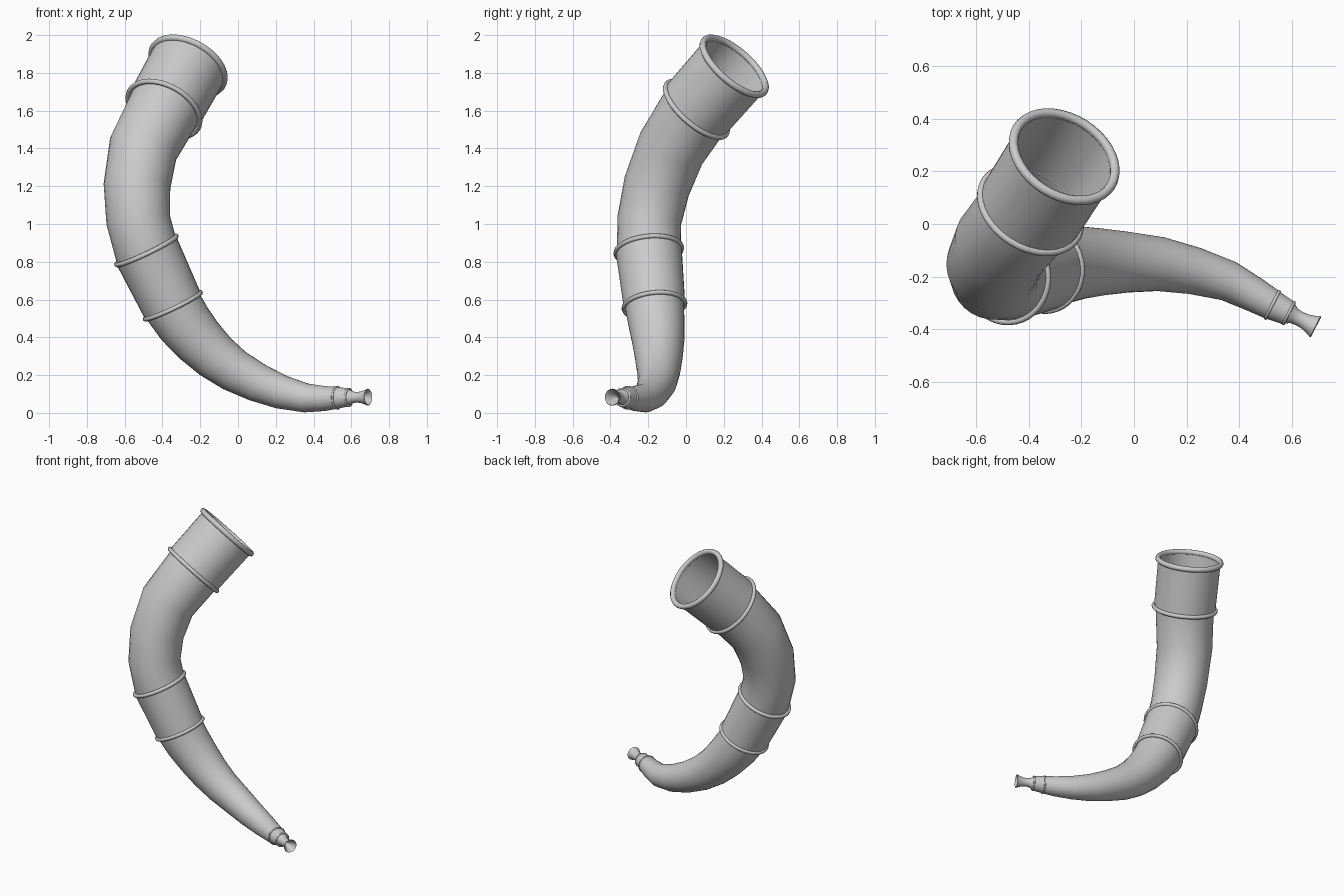
import bpy, bmesh, math
from mathutils import Vector

if "Cube" in bpy.data.objects:
    bpy.data.objects.remove(bpy.data.objects["Cube"])

SIDES = 32


def finish(name, bm):
    bmesh.ops.recalc_face_normals(bm, faces=bm.faces)
    me = bpy.data.meshes.new(name)
    bm.to_mesh(me)
    bm.free()
    ob = bpy.data.objects.new(name, me)
    bpy.context.collection.objects.link(ob)
    bpy.ops.object.select_all(action='DESELECT')
    bpy.context.view_layer.objects.active = ob
    ob.select_set(True)
    bpy.ops.object.shade_smooth_by_angle(angle=math.radians(40))
    return ob


def sweep(name, stations, axis=None):
    """Open round tube through (x, y, z, radius) stations."""
    pts = [Vector(s[:3]) for s in stations]
    bm = bmesh.new()
    side, prev = Vector((0, 1, 0)), None
    n = len(pts)
    for i, p in enumerate(pts):
        t = axis or (pts[min(i + 1, n - 1)] - pts[max(i - 1, 0)]).normalized()
        side = (side - t * side.dot(t)).normalized()
        up = t.cross(side)
        ring = []
        for k in range(SIDES):
            a = 2 * math.pi * k / SIDES
            ring.append(bm.verts.new(p + (side * math.cos(a) + up * math.sin(a)) * stations[i][3]))
        if prev:
            for k in range(SIDES):
                j = (k + 1) % SIDES
                bm.faces.new((prev[k], prev[j], ring[j], ring[k]))
        prev = ring
    return finish(name, bm)


def band(name, centre, axis, major, minor):
    """Raised round ring."""
    bpy.ops.mesh.primitive_torus_add(
        location=centre, rotation=Vector(axis).to_track_quat('Z', 'Y').to_euler(),
        major_radius=major, minor_radius=minor, major_segments=40, minor_segments=10)
    ob = bpy.context.object
    ob.name = name
    bpy.ops.object.shade_smooth_by_angle(angle=math.radians(60))


# key centres and directions along the horn
bell_end, bell_base = Vector((-0.265, 0.255, 1.835)), Vector((-0.392, 0.055, 1.607))
mid_top, mid_low = Vector((-0.485, -0.197, 0.86)), Vector((-0.345, -0.167, 0.567))
tip_a, tip_b = Vector((0.525, -0.307, 0.08)), Vector((0.587, -0.338, 0.082))
bell_axis = (bell_end - bell_base).normalized()
mid_axis = (mid_top - mid_low).normalized()
tip_axis = Vector((0.89, -0.455, 0.01)).normalized()

# curved horn body, hollow and open at the bell
sweep("horn_body", [
    (*tip_b, 0.045), (*tip_a, 0.058), (0.46, -0.270, 0.076, 0.066), (0.36, -0.217, 0.079, 0.077),
    (0.23, -0.178, 0.110, 0.090), (0.10, -0.152, 0.162, 0.103), (-0.02, -0.145, 0.225, 0.115),
    (-0.12, -0.144, 0.298, 0.127), (-0.21, -0.147, 0.385, 0.139), (-0.285, -0.156, 0.475, 0.149),
    (*mid_low, 0.156), (-0.425, -0.184, 0.725, 0.162), (*mid_top, 0.169),
    (-0.528, -0.194, 1.02, 0.170), (-0.535, -0.155, 1.20, 0.177),
    (-0.502, -0.078, 1.40, 0.184), (*bell_base, 0.193), (*bell_end, 0.197)])

# fitted sleeves
sweep("bell_sleeve", [(*bell_base, 0.204), (*bell_end, 0.208)], bell_axis)
sweep("middle_sleeve", [(*mid_low, 0.163), (*mid_top, 0.175)], mid_axis)
sweep("tip_sleeve", [(*tip_a, 0.057), (*tip_b, 0.048)], tip_axis)

# raised rings at the sleeve ends
band("bell_rim", bell_end, bell_axis, 0.209, 0.018)
band("bell_base_ring", bell_base, bell_axis, 0.206, 0.014)
band("middle_upper_ring", mid_top, mid_axis, 0.175, 0.013)
band("middle_lower_ring", mid_low, mid_axis, 0.163, 0.012)
band("tip_ring", tip_a, tip_axis, 0.057, 0.006)
band("tip_end_ring", tip_b, tip_axis, 0.045, 0.006)

# flared mouthpiece: outer wall, lip, then hollow cup
profile = [(-0.005, 0.045), (0.008, 0.040), (0.022, 0.031), (0.045, 0.028), (0.070, 0.030),
           (0.095, 0.037), (0.113, 0.045), (0.116, 0.043), (0.100, 0.032), (0.075, 0.020), (0.05, 0.001)]
sweep("mouthpiece", [(*(tip_b + tip_axis * d), r) for d, r in profile], tip_axis)
